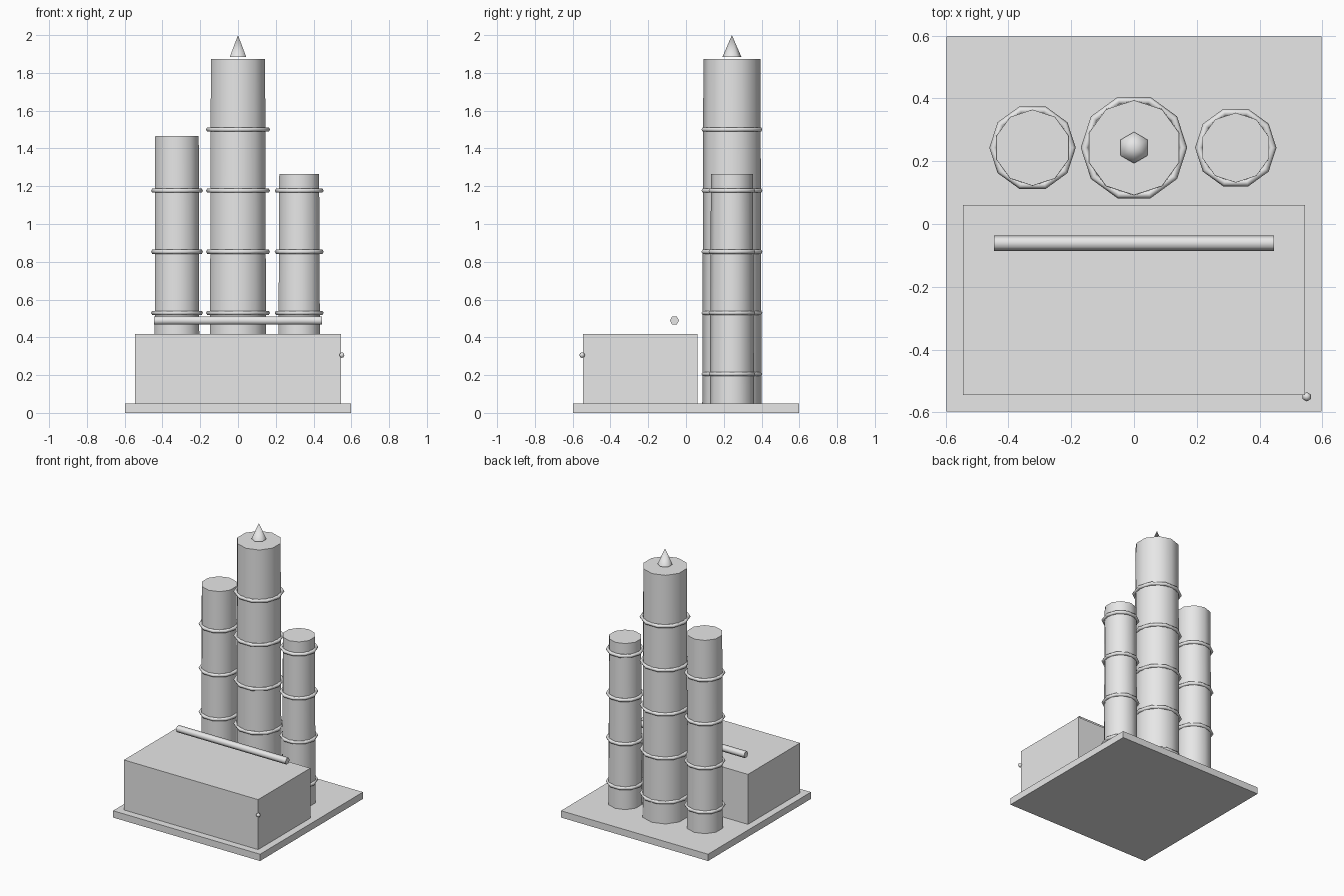
import bpy, math

if "Cube" in bpy.data.objects:
    bpy.data.objects.remove(bpy.data.objects["Cube"])

grey = bpy.data.materials.new("light grey")
grey.diffuse_color = (0.8, 0.8, 0.8, 1)
grey.use_nodes = True
grey.node_tree.nodes["Principled BSDF"].inputs["Base Color"].default_value = grey.diffuse_color


def finish(name, smooth=None):
    ob = bpy.context.object
    ob.name = name
    ob.data.materials.clear()
    ob.data.materials.append(grey)
    if smooth:
        bpy.ops.object.shade_smooth_by_angle(angle=math.radians(smooth))
    return ob


def box(name, x0, x1, y0, y1, z0, z1):
    bpy.ops.mesh.primitive_cube_add(size=1, location=((x0 + x1) / 2, (y0 + y1) / 2, (z0 + z1) / 2))
    ob = finish(name)
    ob.scale = (x1 - x0, y1 - y0, z1 - z0)
    bpy.ops.object.transform_apply(location=False, rotation=False, scale=True)


# Ground slab and front hall
box("base_slab", -0.597, 0.597, -0.597, 0.597, 0, 0.05)
box("front_hall", -0.545, 0.545, -0.545, 0.06, 0.05, 0.417)

# Slightly tapering ten-sided towers with evenly spaced bands
BASE, TY = 0.05, 0.243
RING_Z = [0.206 + 0.3235 * i for i in range(5)]
for name, x, r1, r2, top in (("left", -0.323, 0.125, 0.121, 1.467),
                             ("middle", 0, 0.157, 0.151, 1.873),
                             ("right", 0.324, 0.117, 0.111, 1.266)):
    bpy.ops.mesh.primitive_cone_add(vertices=10, radius1=r1, radius2=r2, depth=top - BASE,
                                    location=(x, TY, (top + BASE) / 2))
    finish(name + "_tower", 65)
    for i, z in enumerate(RING_Z):
        if z < top:
            bpy.ops.mesh.primitive_torus_add(major_segments=10, minor_segments=6,
                                             major_radius=r1, minor_radius=0.0125,
                                             location=(x, TY, z))
            finish(f"{name}_band_{i + 1}", 65)

# Pointed cap on the middle tower
bpy.ops.mesh.primitive_cone_add(vertices=6, radius1=0.05, radius2=0, depth=0.115,
                                location=(0, TY, 1.9425))
finish("tower_spike", 65)

# Horizontal pipe above the hall
bpy.ops.mesh.primitive_cylinder_add(vertices=6, radius=0.0245, depth=0.89,
                                    location=(0, -0.061, 0.489), rotation=(0, math.pi / 2, 0))
finish("roof_pipe", 65)

# Small knob at the hall corner
bpy.ops.mesh.primitive_uv_sphere_add(segments=6, ring_count=4, radius=0.015,
                                     location=(0.55, -0.55, 0.306))
finish("corner_lamp", 65)
